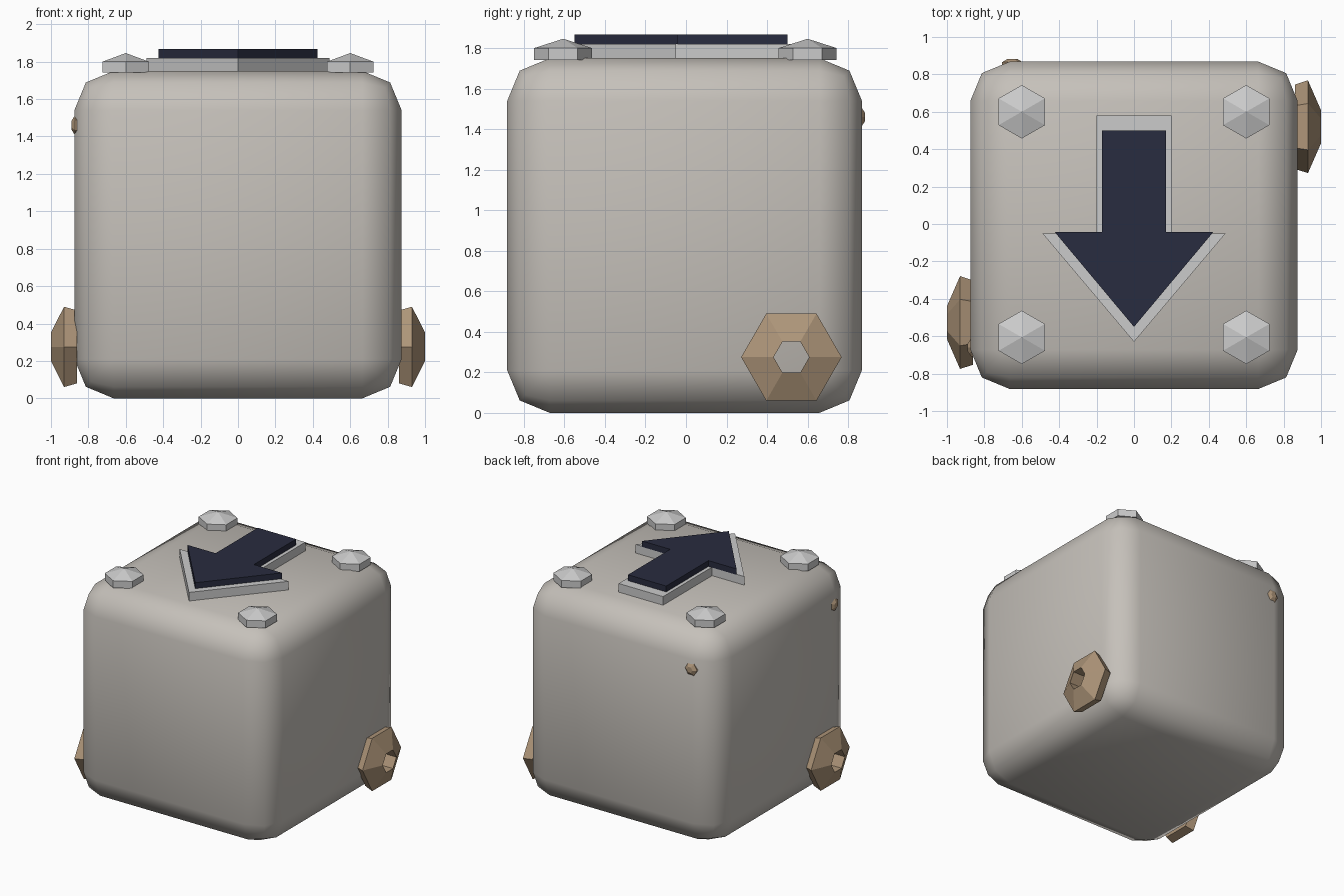
import bpy, bmesh
from math import cos, sin, pi, radians
from mathutils import Matrix

if "Cube" in bpy.data.objects:
    bpy.data.objects.remove(bpy.data.objects["Cube"])


def material(name, rgb):
    m = bpy.data.materials.new(name)
    m.diffuse_color = (*rgb, 1)
    m.use_nodes = True
    m.node_tree.nodes["Principled BSDF"].inputs["Base Color"].default_value = m.diffuse_color
    return m


WARM = material("warm_grey", (0.56, 0.53, 0.49))
BRONZE = material("bronze", (0.42, 0.30, 0.19))
NAVY = material("navy", (0.022, 0.025, 0.05))


def finish(bm, name, mat=None, smooth=None):
    bmesh.ops.recalc_face_normals(bm, faces=bm.faces)
    me = bpy.data.meshes.new(name)
    bm.to_mesh(me)
    bm.free()
    ob = bpy.data.objects.new(name, me)
    bpy.context.collection.objects.link(ob)
    if mat:
        me.materials.append(mat)
    if smooth:
        bpy.ops.object.select_all(action='DESELECT')
        ob.select_set(True)
        bpy.context.view_layer.objects.active = ob
        bpy.ops.object.shade_smooth_by_angle(angle=radians(smooth))
    return ob


def hex_lathe(name, profile, matrix, mat=None, turn=0.0, closed=False):
    """Six-sided turned part; profile is (radius, height) pairs along local z."""
    bm = bmesh.new()
    rings = []
    for r, h in profile:
        if r == 0:
            rings.append([bm.verts.new((0, 0, h))] * 6)
        else:
            rings.append([bm.verts.new((r * cos(turn + i * pi / 3),
                                        r * sin(turn + i * pi / 3), h)) for i in range(6)])
    pairs = list(zip(rings, rings[1:]))
    if closed:
        pairs.append((rings[-1], rings[0]))
    else:
        bm.faces.new(rings[0])
    for a, b in pairs:
        for i in range(6):
            j = (i + 1) % 6
            bm.faces.new(list(dict.fromkeys((a[i], a[j], b[j], b[i]))))
    bmesh.ops.transform(bm, matrix=matrix, verts=bm.verts)
    return finish(bm, name, mat)


def arrow(name, half_shaft, half_head, y_tail, y_neck, y_tip, z0, z1, mat=None):
    """Extruded arrow pointing to the front."""
    right = [(half_shaft, y_tail), (half_shaft, y_neck), (half_head, y_neck)]
    outline = right + [(0, y_tip)] + [(-x, y) for x, y in reversed(right)]
    bm = bmesh.new()
    face = bm.faces.new([bm.verts.new((x, y, z0)) for x, y in outline])
    ext = bmesh.ops.extrude_face_region(bm, geom=[face])
    verts = [g for g in ext['geom'] if isinstance(g, bmesh.types.BMVert)]
    bmesh.ops.translate(bm, vec=(0, 0, z1 - z0), verts=verts)
    return finish(bm, name, mat)


# Rounded cube body
bm = bmesh.new()
bmesh.ops.create_cube(bm, size=1.75,
                      matrix=Matrix.Translation((0, -0.007, 0.875)))
bmesh.ops.bevel(bm, geom=bm.edges[:], offset=0.21, segments=2, profile=0.5, affect='EDGES')
finish(bm, "body", WARM, smooth=50)

# Hexagonal bolts with shallow pointed heads on the top corners
for sx in (-1, 1):
    for sy in (-1, 1):
        hex_lathe("top_bolt", [(0.143, 1.742), (0.143, 1.80), (0, 1.846)],
                  Matrix.Translation((0.6 * sx, 0.603 * sy - 0.003, 0)), turn=pi / 2)

# Arrow plate and the dark arrow on it
arrow("arrow_plate", 0.20, 0.49, 0.58, -0.05, -0.63, 1.74, 1.82)
arrow("arrow", 0.172, 0.425, 0.50, -0.042, -0.55, 1.82, 1.868, NAVY)

# Chamfered hex nuts on the two sides
nut = [(0.225, 0.86), (0.248, 0.93), (0.088, 1.0), (0.088, 0.86)]
for side, y in ((1, 0.52), (-1, -0.527)):
    m = Matrix.Translation((0, y, 0.275)) @ Matrix.Rotation(side * pi / 2, 4, 'Y')
    hex_lathe("side_nut", nut, m, BRONZE, turn=pi / 2, closed=True)

# Small hex studs on the left and back faces
stud = [(0.055, 0.84), (0.055, 0.868), (0.025, 0.886)]
for name, m in (("left_stud", Matrix.Translation((-0.003, -0.66, 1.46)) @ Matrix.Rotation(-pi / 2, 4, 'Y')),
                ("back_stud", Matrix.Translation((-0.65, -0.003, 1.46)) @ Matrix.Rotation(-pi / 2, 4, 'X'))):
    ob = hex_lathe(name, stud, m, BRONZE)
    bm = bmesh.new()
    bm.from_mesh(ob.data)
    bmesh.ops.holes_fill(bm, edges=[e for e in bm.edges if e.is_boundary], sides=6)
    bm.to_mesh(ob.data)
    bm.free()
